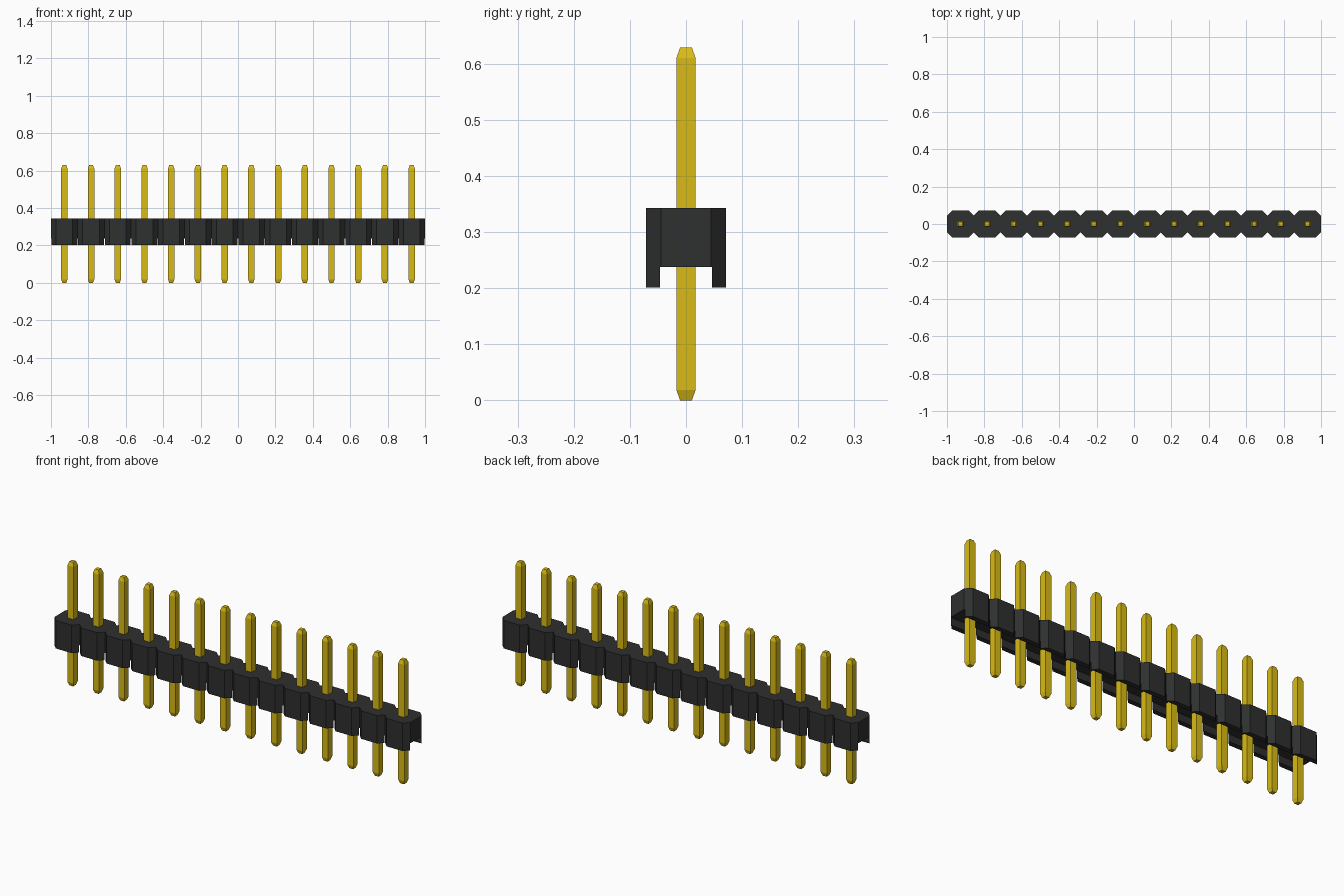
import bpy
import bmesh

PINS = 14
PITCH = 2 / PINS
HALF = PITCH / 2          # half depth of the housing
FLAT = 0.0445             # half width of each octagon flat
BOTTOM, CHANNEL_TOP, TOP = 0.201, 0.238, 0.343
PIN_HEIGHT, PIN_HALF, TIP_HALF, TAPER = 0.629, 0.0172, 0.0105, 0.019

default = bpy.data.objects.get("Cube")
if default:
    bpy.data.objects.remove(default, do_unlink=True)


def make_material(name, color, roughness):
    mat = bpy.data.materials.new(name)
    mat.use_nodes = True
    mat.diffuse_color = color
    shader = mat.node_tree.nodes["Principled BSDF"]
    shader.inputs["Base Color"].default_value = color
    shader.inputs["Roughness"].default_value = roughness
    return mat


def make_object(name, bm, mat):
    bmesh.ops.recalc_face_normals(bm, faces=bm.faces)
    mesh = bpy.data.meshes.new(name)
    bm.to_mesh(mesh)
    bm.free()
    mesh.materials.append(mat)
    obj = bpy.data.objects.new(name, mesh)
    bpy.context.collection.objects.link(obj)
    return obj


def extrude_outline(points, z0, z1):
    bm = bmesh.new()
    face = bm.faces.new([bm.verts.new((x, y, z0)) for x, y in points])
    result = bmesh.ops.extrude_face_region(bm, geom=[face], use_keep_orig=True)
    tops = [v for v in result["geom"] if isinstance(v, bmesh.types.BMVert)]
    bmesh.ops.translate(bm, verts=tops, vec=(0, 0, z1 - z0))
    return bm


black = make_material("black plastic", (0.028, 0.029, 0.029, 1), 0.6)
gold = make_material("gold metal", (0.70, 0.50, 0.008, 1), 0.4)
centres = [(i + 0.5) * PITCH - 1 for i in range(PINS)]

# Housing: a strip of joined octagons
front = [(-1, -FLAT)]
for x in centres:
    front += [(x - FLAT, -HALF), (x + FLAT, -HALF), (x + HALF, -FLAT)]
outline = front + [(-x, -y) for x, y in front]
housing = make_object("housing", extrude_outline(outline, BOTTOM, TOP), black)

# Channel along the underside, leaving a foot on each side of every pin
c = 0.0465
cutter = make_object("channel_cutter", extrude_outline(
    [(-1.1, -c), (1.1, -c), (1.1, c), (-1.1, c)], 0.1, CHANNEL_TOP), black)
cutter.hide_render = True
cut = housing.modifiers.new("channel", "BOOLEAN")
cut.operation = "DIFFERENCE"
cut.solver = "EXACT"
cut.object = cutter
bpy.context.view_layer.objects.active = housing
bpy.ops.object.modifier_apply(modifier=cut.name)
bpy.data.objects.remove(cutter, do_unlink=True)

# Square pins with tapered tips, sharing one mesh
bm = bmesh.new()
rings = []
for z, r in ((0, TIP_HALF), (TAPER, PIN_HALF),
             (PIN_HEIGHT - TAPER, PIN_HALF), (PIN_HEIGHT, TIP_HALF)):
    rings.append([bm.verts.new((sx * r, sy * r, z))
                  for sx, sy in ((-1, -1), (1, -1), (1, 1), (-1, 1))])
for low, high in zip(rings, rings[1:]):
    for k in range(4):
        n = (k + 1) % 4
        bm.faces.new((low[k], low[n], high[n], high[k]))
bm.faces.new(rings[0])
bm.faces.new(rings[-1])
pin = make_object("pin_1", bm, gold)
pin.location.x = centres[0]
for i, x in enumerate(centres[1:], 2):
    copy = bpy.data.objects.new(f"pin_{i}", pin.data)
    copy.location.x = x
    bpy.context.collection.objects.link(copy)
